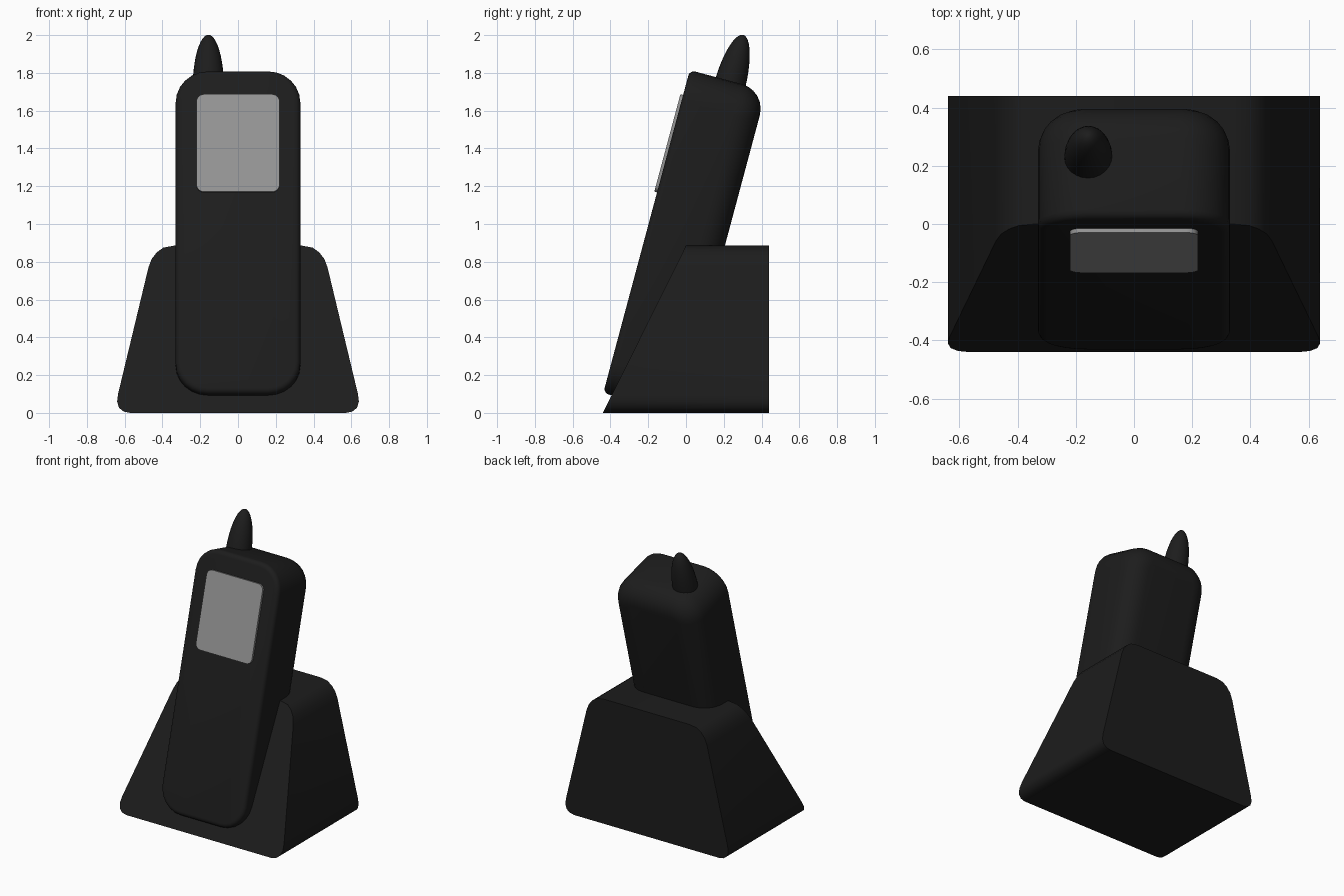
import bpy, bmesh
from math import sin, cos, pi, radians, sqrt
from mathutils import Matrix, Vector

if "Cube" in bpy.data.objects:
    bpy.data.objects.remove(bpy.data.objects["Cube"])

TILT = radians(15)
# Handset frame: local x across, y into the body, z along its length
FRAME = Matrix.Translation((0, -0.438, 0.105)) @ Matrix.Rotation(-TILT, 4, 'X')


def material(name, v):
    m = bpy.data.materials.new(name)
    m.diffuse_color = (v, v, v, 1)
    m.use_nodes = True
    m.node_tree.nodes["Principled BSDF"].inputs["Base Color"].default_value = m.diffuse_color
    return m


BLACK = material("black plastic", 0.012)
GREY = material("screen grey", 0.3)


def loft(name, rings, mat, matrix=Matrix(), angle=35):
    """Skin matching closed rings and cap both ends."""
    bm = bmesh.new()
    vs = [[bm.verts.new(matrix @ Vector(p)) for p in r] for r in rings]
    n = len(vs[0])
    for a, b in zip(vs, vs[1:]):
        for i in range(n):
            j = (i + 1) % n
            bm.faces.new((a[i], a[j], b[j], b[i]))
    bm.faces.new(vs[0][::-1])
    bm.faces.new(vs[-1])
    bmesh.ops.recalc_face_normals(bm, faces=bm.faces)
    me = bpy.data.meshes.new(name)
    bm.to_mesh(me)
    bm.free()
    ob = bpy.data.objects.new(name, me)
    bpy.context.collection.objects.link(ob)
    me.materials.append(mat)
    bpy.context.view_layer.objects.active = ob
    ob.select_set(True)
    bpy.ops.object.shade_smooth_by_angle(angle=radians(angle))
    ob.select_set(False)
    return ob


def rounded_rect(hw, z0, z1, r, y, seg=6):
    pts = []
    for k, (cx, cz) in enumerate([(hw - r, z1 - r), (r - hw, z1 - r),
                                  (r - hw, z0 + r), (hw - r, z0 + r)]):
        for i in range(seg + 1):
            a = (k + i / seg) * pi / 2
            pts.append((cx + r * cos(a), y, cz + r * sin(a)))
    return pts


# Charging cradle: rounded trapezoid, slanted front, upright back
right = [(0.57, 0), (0.605, 0.007), (0.63, 0.027), (0.64, 0.06), (0.635, 0.10),
         (0.474, 0.77), (0.457, 0.815), (0.43, 0.85), (0.395, 0.875), (0.34, 0.885)]
outline = right + [(-x, z) for x, z in reversed(right)]
loft("charging_cradle",
     [[(x, -0.44 + z * 0.44 / 0.885, z) for x, z in outline],
      [(x, 0.44, z) for x, z in outline]], BLACK)

# Handset body: small front bevel, large rounding at the back
LENGTH, DEPTH, HW, R = 1.77, 0.42, 0.33, 0.17


def fillet(r, steps, back):
    for i in range(steps + 1):
        a = pi / 2 * i / steps
        if back:
            yield DEPTH - r * (1 - sin(a)), r * (1 - cos(a))
        else:
            yield r * (1 - cos(a)), r * (1 - sin(a))


levels = list(fillet(0.03, 4, False)) + list(fillet(0.135, 6, True))
loft("handset_body",
     [rounded_rect(HW - d, d, LENGTH - d, R - d, y) for y, d in levels],
     BLACK, FRAME)

# Display panel, slightly proud of the front
loft("display_screen",
     [rounded_rect(0.22, 1.10, 1.634, 0.04, y) for y in (-0.015, 0.02)],
     GREY, FRAME)

# Stubby antenna: half ellipsoid along the handset axis
N, rings = 24, []
for i in range(13):
    a = pi / 2 * i / 12
    r = max(0.083 * cos(a), 0.002)
    z = 1.73 + 0.293 * sin(a)
    rings.append([(-0.157 + r * cos(2 * pi * k / N), 0.225 + r * sin(2 * pi * k / N), z)
                  for k in range(N)])
loft("antenna", rings, BLACK, FRAME, 50)
